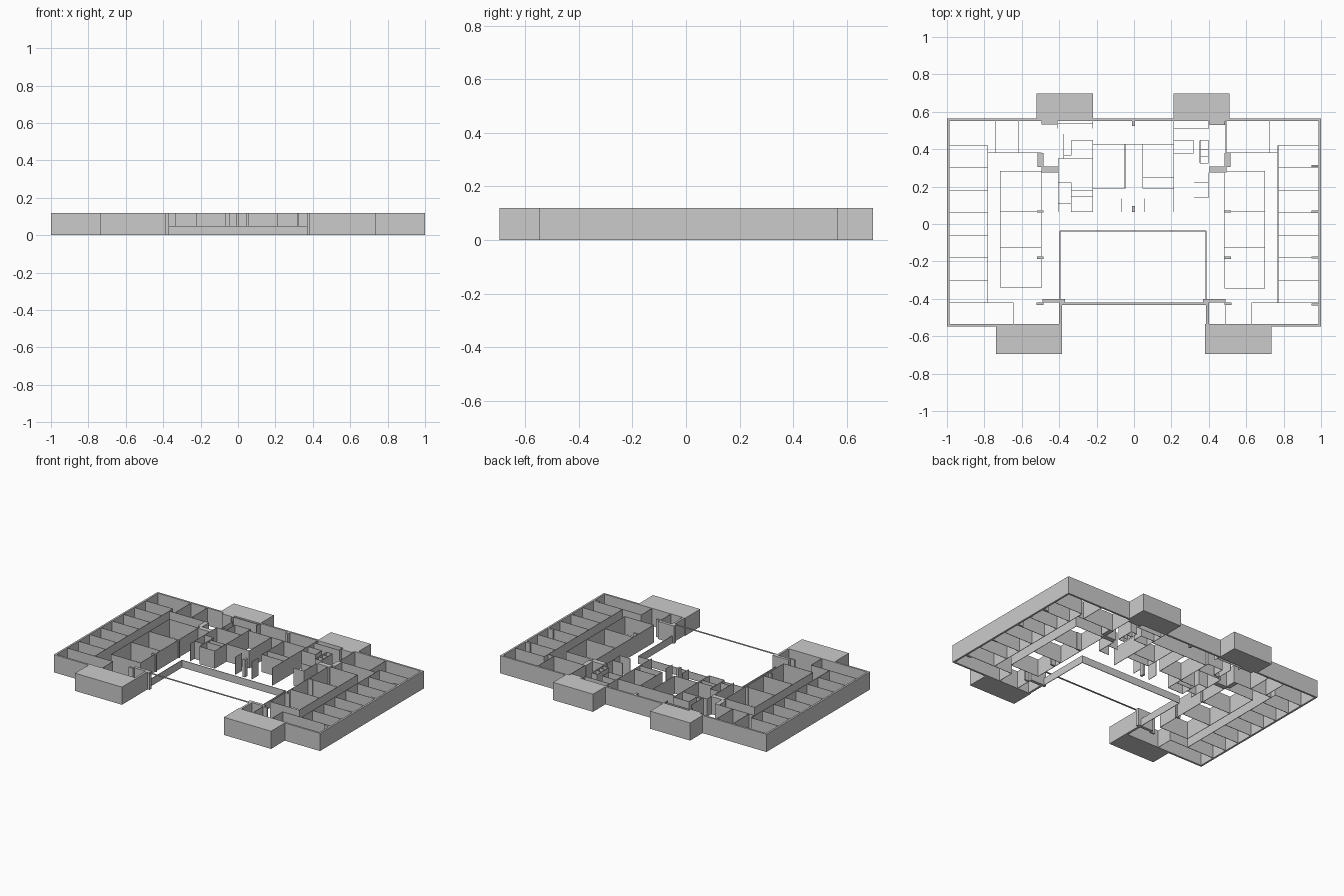
import bpy, bmesh
from mathutils import Matrix, Vector

H = 0.12      # storey height
T = 0.003     # partition thickness


def boxes(name, items):
    """One object from boxes given as (x0, x1, y0, y1, z0, z1)."""
    bm = bmesh.new()
    for x0, x1, y0, y1, z0, z1 in items:
        c = Vector(((x0 + x1) / 2, (y0 + y1) / 2, (z0 + z1) / 2))
        m = Matrix.Translation(c) @ Matrix.Diagonal((x1 - x0, y1 - y0, z1 - z0, 1))
        bmesh.ops.create_cube(bm, size=1, matrix=m)
    me = bpy.data.meshes.new(name)
    bm.to_mesh(me)
    bm.free()
    ob = bpy.data.objects.new(name, me)
    bpy.context.collection.objects.link(ob)
    return ob


def block(x0, x1, y0, y1, z1=H):
    return (x0, x1, y0, y1, 0, z1)


def across(y, x0, x1, h=H, t=T):
    """Partition running along x."""
    return (x0, x1, y - t / 2, y + t / 2, 0, h)


def along(x, y0, y1, h=H, t=T):
    """Partition running along y."""
    return (x - t / 2, x + t / 2, y0, y1, 0, h)


# Outer shell, open at the front courtyard
W = 0.013
boxes("outer_walls", [
    block(-1, 1, 0.565 - W, 0.565),
    block(-1, -1 + W, -0.548, 0.565 - W),
    block(1 - W, 1, -0.548, 0.565 - W),
    block(-1 + W, -0.385, -0.548, -0.548 + W),
    block(0.385, 1 - W, -0.548, -0.548 + W),
])

# Solid stair blocks projecting from front and back
boxes("back_stair_block_left", [block(-0.52, -0.22, 0.555, 0.698), block(-0.495, -0.41, 0.533, 0.555)])
boxes("back_stair_block_right", [block(0.21, 0.51, 0.555, 0.698), block(0.405, 0.487, 0.53, 0.555)])
boxes("front_stair_block_left", [block(-0.738, -0.385, -0.695, -0.535)])
boxes("front_stair_block_right", [block(0.38, 0.735, -0.695, -0.535)])

# Courtyard parapet and the thin beam bridging its mouth
boxes("courtyard_parapet", [
    across(-0.037, -0.395, 0.385, 0.05, 0.004),
    along(-0.395, -0.42, -0.037, 0.05, 0.004),
    along(0.385, -0.42, -0.037, 0.05, 0.004),
])
boxes("courtyard_beam", [(-0.385, 0.385, -0.432, -0.42, H - 0.003, H)])

# Piers and columns
piers = []
for s in (-1, 1):
    def pier(a, b, y0, y1):
        piers.append(block(min(s * a, s * b), max(s * a, s * b), y0, y1))
    pier(0.485, 0.515, 0.305, 0.38)
    pier(0.405, 0.495, 0.275, 0.308)
    pier(0.37, 0.49, -0.42, -0.40)
    pier(0.485, 0.52, -0.432, -0.42)
    pier(0.385, 0.40, -0.54, -0.42)
    for y in (0.067, -0.18):
        pier(0.485, 0.518, y - 0.006, y + 0.006)
for y in (0.54, 0.08):
    piers.append(block(-0.01, 0.006, y - 0.015, y + 0.015))
for y in (0.31, 0.067, -0.18, -0.43):
    piers.append(block(0.95, 0.987, y - 0.005, y + 0.005))
boxes("piers", piers)

# Rows of small rooms along both outer sides
for side, x_in, x_out in (("left", -0.783, -0.987), ("right", 0.77, 0.987)):
    lo, hi = min(x_in, x_out), max(x_in, x_out)
    rooms = [along(x_in, -0.42, 0.42)]
    rooms += [across(0.42 - 0.12 * i, lo, hi) for i in range(8)]
    boxes("side_rooms_" + side, rooms)

# Inner wing rooms beside the corridors
boxes("wing_rooms_left", [
    along(-0.715, -0.34, 0.283), along(-0.495, -0.34, 0.283),
    *[across(y, -0.715, -0.495) for y in (0.283, 0.067, -0.125, -0.34)],
    across(0.38, -0.783, -0.495), along(-0.74, 0.38, 0.555), along(-0.617, 0.38, 0.555),
    across(-0.42, -0.783, -0.645), along(-0.645, -0.54, -0.42),
])
boxes("wing_rooms_right", [
    along(0.70, -0.343, 0.283), along(0.483, -0.343, 0.283),
    *[across(y, 0.483, 0.70) for y in (0.283, 0.067, -0.125, -0.343)],
    across(0.38, 0.49, 0.77), along(0.725, 0.38, 0.555), along(0.492, 0.38, 0.555),
    across(-0.42, 0.63, 0.77), along(0.63, -0.54, -0.42), along(0.487, -0.54, -0.42),
])

# Central rooms along the back
boxes("central_rooms", [
    across(0.427, -0.22, 0.213),
    along(-0.22, 0.51, 0.555), along(-0.22, 0.065, 0.45), along(0.213, 0.065, 0.555),
    along(-0.048, 0.19, 0.427), across(0.19, -0.22, -0.048),
    along(0.046, 0.19, 0.427), across(0.25, 0.046, 0.213), across(0.19, 0.046, 0.213),
    along(-0.065, 0.065, 0.135), along(0.057, 0.065, 0.135),
])

# Service rooms either side of the centre
boxes("service_rooms_left", [
    along(-0.41, 0.51, 0.555), across(0.535, -0.41, -0.22),
    along(-0.375, 0.35, 0.48), across(0.367, -0.375, -0.335),
    along(-0.335, 0.367, 0.447), across(0.447, -0.335, -0.22),
    across(0.35, -0.405, -0.22), along(-0.405, 0.065, 0.35),
    across(0.22, -0.405, -0.335), across(0.11, -0.405, -0.335),
    along(-0.335, 0.065, 0.22), across(0.18, -0.335, -0.22),
    across(0.145, -0.335, -0.22), across(0.065, -0.335, -0.22),
])
boxes("service_rooms_right", [
    across(0.513, 0.213, 0.40), along(0.40, 0.513, 0.555),
    across(0.447, 0.213, 0.317), across(0.378, 0.213, 0.317), along(0.317, 0.378, 0.447),
    along(0.353, 0.325, 0.447), along(0.397, 0.325, 0.447),
    *[across(y, 0.353, 0.397) for y in (0.447, 0.40, 0.36, 0.325)],
    along(0.397, 0.14, 0.275), across(0.223, 0.32, 0.397), across(0.14, 0.32, 0.397),
])
